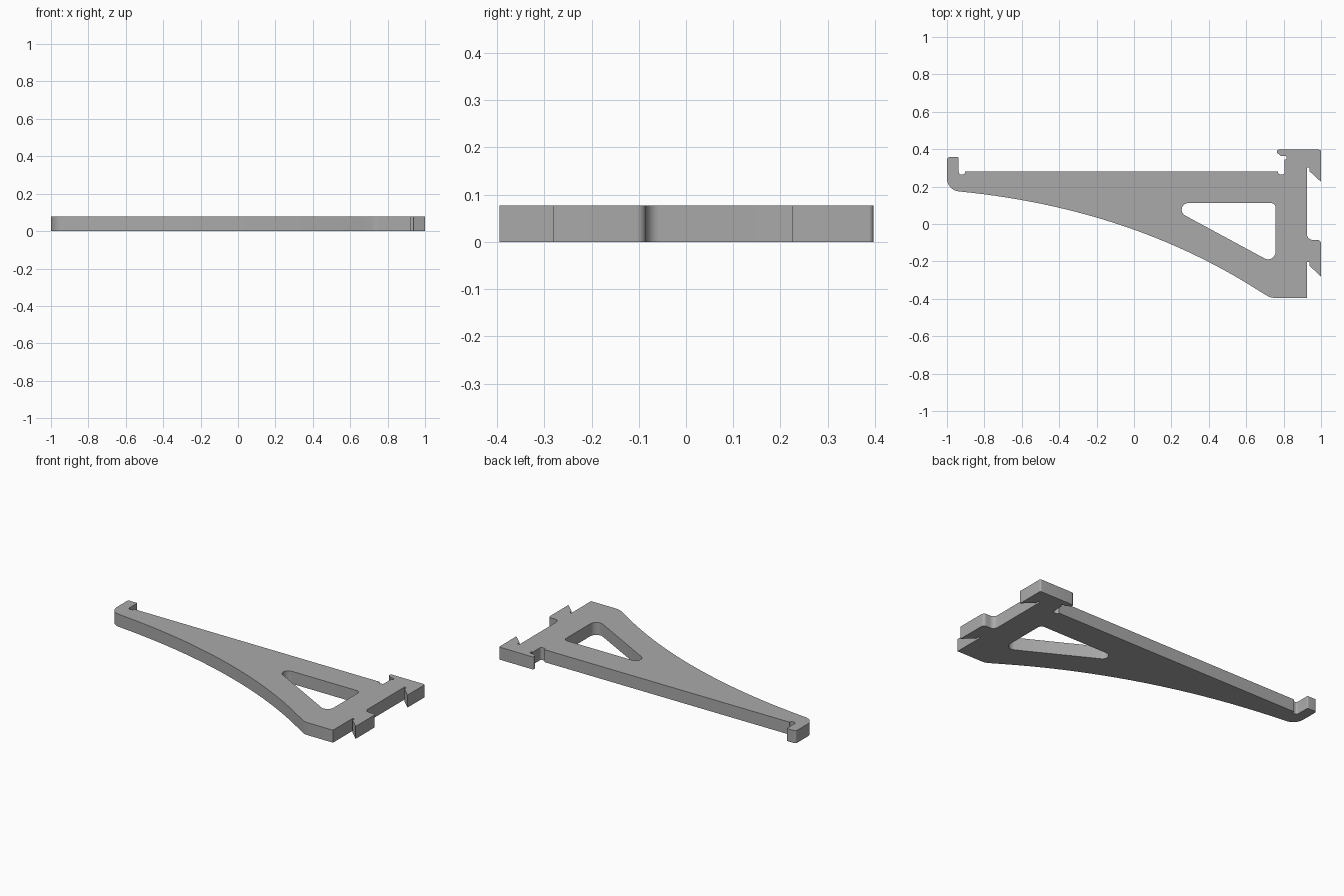
import bpy, bmesh, math
from mathutils import Vector

THICK = 0.077

cube = bpy.data.objects.get("Cube")
if cube:
    bpy.data.objects.remove(cube, do_unlink=True)

grey = bpy.data.materials.new("light grey plastic")
grey.use_nodes = True
grey.diffuse_color = (0.4, 0.4, 0.4, 1)
grey.node_tree.nodes["Principled BSDF"].inputs["Base Color"].default_value = (0.4, 0.4, 0.4, 1)


def rounded(corners, steps=8):
    """Turn (x, y, radius) corners into a loop with true circular fillets."""
    loop = []
    for i, (x, y, r) in enumerate(corners):
        p = Vector((x, y))
        if r == 0:
            loop.append(p)
            continue
        a = (Vector(corners[i - 1][:2]) - p).normalized()
        b = (Vector(corners[(i + 1) % len(corners)][:2]) - p).normalized()
        half = a.angle(b) / 2
        centre = p + (a + b).normalized() * r / math.sin(half)
        start = p + a * r / math.tan(half) - centre
        end = p + b * r / math.tan(half) - centre
        sweep = start.angle_signed(end)
        for k in range(steps + 1):
            t = -sweep * k / steps
            c, s = math.cos(t), math.sin(t)
            loop.append(centre + Vector((c * start.x - s * start.y, s * start.x + c * start.y)))
    return loop


def arched(p0, p1, p2, steps=32):
    """Sample the curved underside, leaving its ends sharp."""
    pts = []
    for k in range(steps + 1):
        t = k / steps
        pts.append([(1 - t) ** 2 * a + 2 * t * (1 - t) * b + t * t * c
                    for a, b, c in zip(p0, p1, p2)] + [0])
    return pts


def clip_hook(y):
    """Barbed hook on the mounting edge, lower side first."""
    return [(0.925, y, 0), (0.938, y, 0), (0.938, y - 0.02, 0), (1.0, y - 0.078, 0)]


# Mounting edge with two hooks
outline = [(0.925, -0.395, 0)]
outline += clip_hook(-0.203)
outline += [(1.0, -0.085, 0.02), (0.925, -0.085, 0.03)]
outline += clip_hook(0.303)
# Top lip and the relief notch beneath it
outline += [(1.0, 0.397, 0.01), (0.765, 0.397, 0.008), (0.765, 0.38, 0),
            (0.787, 0.363, 0), (0.815, 0.363, 0.006), (0.815, 0.345, 0),
            (0.805, 0.345, 0), (0.805, 0.265, 0.012), (0.77, 0.265, 0.012), (0.77, 0.28, 0)]
# Straight shelf edge and the upturned tip
outline += [(-0.903, 0.28, 0), (-0.903, 0.265, 0.012), (-0.937, 0.265, 0.012),
            (-0.937, 0.357, 0.006), (-1.0, 0.357, 0.012), (-1.0, 0.18, 0.07)]
# Arched underside and heel
outline += arched((-0.915, 0.172), (-0.02, 0.08), (0.66, -0.352))
outline += [(0.73, -0.395, 0.08)]

# Triangular window
window = [(0.15, 0.112, 0.0355), (0.757, 0.112, 0.025), (0.757, -0.216, 0.04)]

# Fill the profile around the window and raise it to a plate
bm = bmesh.new()
for loop in (rounded(outline), rounded(window)):
    verts = [bm.verts.new((p.x, p.y, 0)) for p in loop]
    for i, v in enumerate(verts):
        bm.edges.new((verts[i - 1], v))
bmesh.ops.triangle_fill(bm, use_beauty=True, edges=bm.edges[:])
raised = bmesh.ops.extrude_face_region(bm, geom=bm.faces[:], use_keep_orig=True)
top = [g for g in raised["geom"] if isinstance(g, bmesh.types.BMVert)]
bmesh.ops.translate(bm, verts=top, vec=(0, 0, THICK))
bmesh.ops.recalc_face_normals(bm, faces=bm.faces[:])

mesh = bpy.data.meshes.new("shelf_bracket")
bm.to_mesh(mesh)
bm.free()
mesh.materials.append(grey)
bracket = bpy.data.objects.new("shelf_bracket", mesh)
bpy.context.collection.objects.link(bracket)

# Smooth curved walls, crisp rims
bpy.ops.object.select_all(action="DESELECT")
bracket.select_set(True)
bpy.context.view_layer.objects.active = bracket
bpy.ops.object.shade_smooth_by_angle(angle=math.radians(30))
